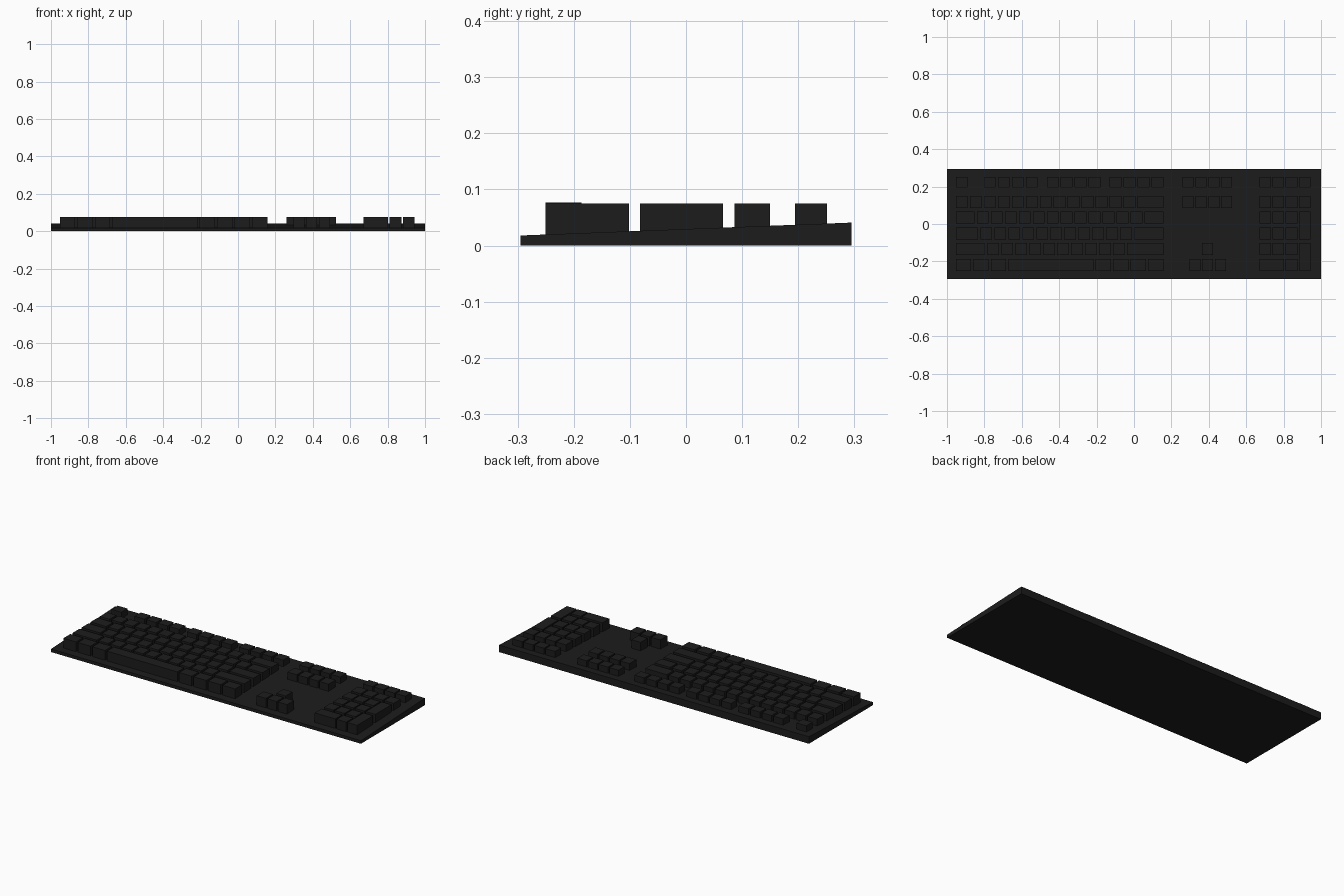
import bpy, bmesh

if "Cube" in bpy.data.objects:
    bpy.data.objects.remove(bpy.data.objects["Cube"])

mat = bpy.data.materials.new("black_plastic")
mat.diffuse_color = (0.012, 0.012, 0.012, 1)
mat.use_nodes = True
mat.node_tree.nodes["Principled BSDF"].inputs["Base Color"].default_value = mat.diffuse_color


def make_object(name, bm):
    bmesh.ops.recalc_face_normals(bm, faces=bm.faces[:])
    me = bpy.data.meshes.new(name)
    bm.to_mesh(me)
    bm.free()
    me.materials.append(mat)
    ob = bpy.data.objects.new(name, me)
    bpy.context.collection.objects.link(ob)
    return ob


BOTTOM, TOP = 0.012, 0.075
ROW, DEPTH = 0.084, 0.064


def row_y(r):
    """Front edge of key row r, counted from the front."""
    return -0.25 + r * ROW


def add_key(bm, x0, x1, y0, y1, top=TOP):
    verts = bmesh.ops.create_cube(bm, size=1)["verts"]
    for v in verts:
        v.co = (x0 if v.co.x < 0 else x1,
                y0 if v.co.y < 0 else y1,
                BOTTOM if v.co.z < 0 else top)


# wedge case: side profile extruded across the width
bm = bmesh.new()
profile = [(-0.295, 0), (0.295, 0), (0.295, 0.041), (-0.295, 0.018)]
face = bm.faces.new([bm.verts.new((-1, y, z)) for y, z in profile])
ext = bmesh.ops.extrude_face_region(bm, geom=[face])["geom"]
bmesh.ops.translate(bm, vec=(2, 0, 0),
                    verts=[g for g in ext if isinstance(g, bmesh.types.BMVert)])
make_object("case", bm)

# main typing block, key widths in key units (15 per row)
U, GAP, LEFT = 0.0747, 0.012, -0.952
rows = [
    [1.25, 1.25, 1.25, 6.25, 1.25, 1.25, 1.25, 1.25],
    [2.25] + [1] * 10 + [2.75],
    [1.75] + [1] * 11 + [2.25],
    [1.5] + [1] * 12 + [1.5],
    [1] * 13 + [2],
]
bm = bmesh.new()
for r, widths in enumerate(rows):
    x = LEFT
    for w in widths:
        add_key(bm, x, x + w * U - GAP, row_y(r), row_y(r) + DEPTH,
                0.0765 if r == 0 else TOP)
        x += w * U
make_object("typing_keys", bm)

# function row: escape key and three groups of four
F0, F1 = 0.194, 0.251
bm = bmesh.new()
for start in [0] + [g + i for g in (2, 6.5, 11) for i in range(4)]:
    x = LEFT + start * U
    add_key(bm, x, x + U - GAP, F0, F1)
make_object("function_keys", bm)

# navigation keys
P, W = 0.0685, 0.059
bm = bmesh.new()
for i in range(4):
    x = 0.26 + i * P
    add_key(bm, x, x + W, F0, F1)
    add_key(bm, x, x + W, row_y(4), row_y(4) + DEPTH)
make_object("navigation_keys", bm)

# arrow keys
bm = bmesh.new()
for i, r in [(0, 0), (1, 0), (2, 0), (1, 1)]:
    x = 0.296 + i * P
    add_key(bm, x, x + W, row_y(r), row_y(r) + DEPTH)
make_object("arrow_keys", bm)

# number pad: (column, row, columns wide, rows deep)
P, W = 0.0705, 0.0625
pad = [(0, 0, 2, 1), (2, 0, 1, 1), (3, 0, 1, 2), (3, 2, 1, 2), (3, 4, 1, 1)]
pad += [(c, r, 1, 1) for c in range(3) for r in range(1, 5)]
bm = bmesh.new()
for c, r, w, d in pad:
    x = 0.67 + c * P
    add_key(bm, x, x + (w - 1) * P + W, row_y(r), row_y(r + d - 1) + DEPTH)
for c in range(4):
    x = 0.67 + c * P
    add_key(bm, x, x + W, F0, F1)
make_object("number_pad_keys", bm)
